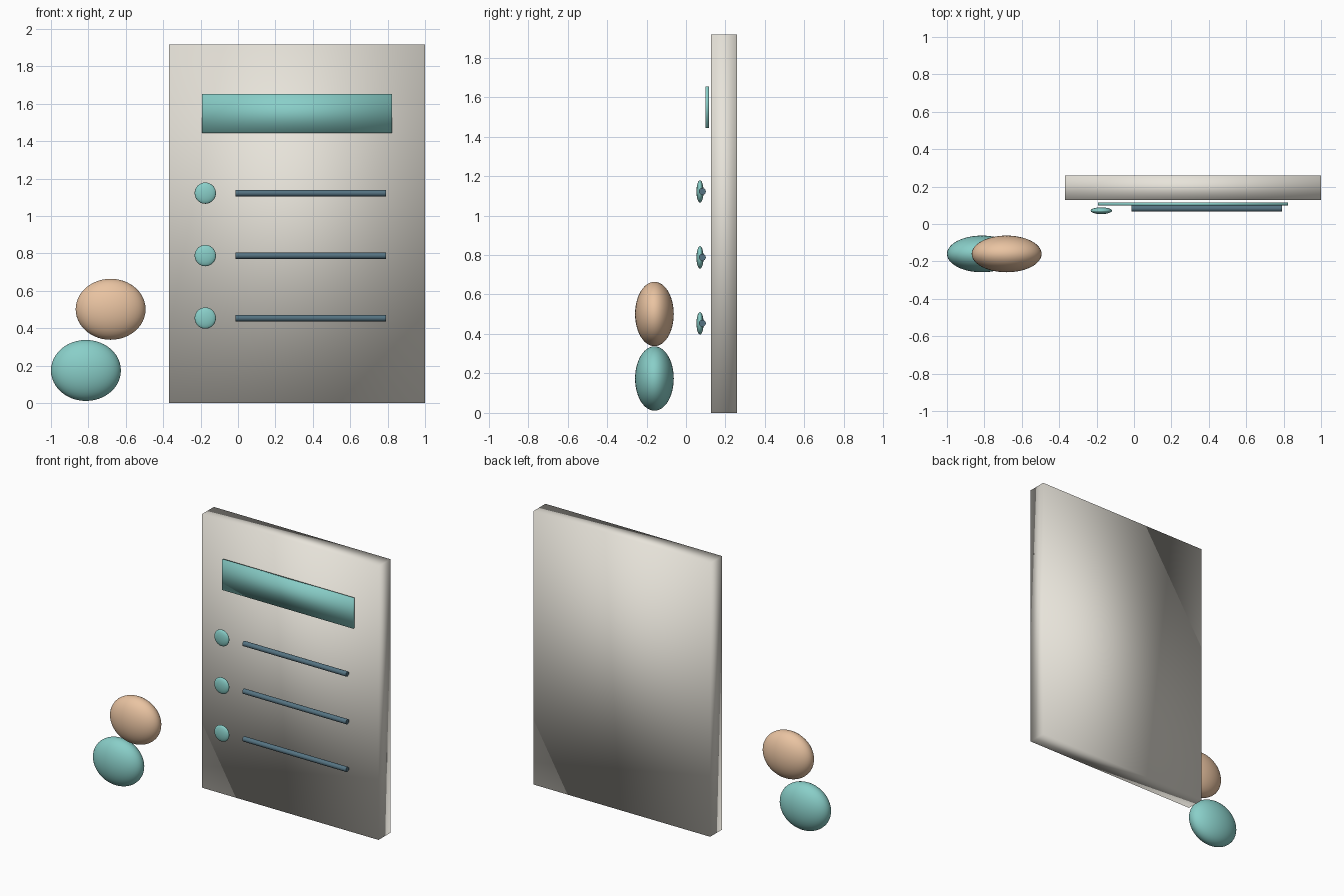
import bpy
from math import pi

if "Cube" in bpy.data.objects:
    bpy.data.objects.remove(bpy.data.objects["Cube"])


def material(name, rgb):
    m = bpy.data.materials.new(name)
    m.diffuse_color = (*rgb, 1)
    m.use_nodes = True
    m.node_tree.nodes["Principled BSDF"].inputs["Base Color"].default_value = m.diffuse_color
    return m


STONE = material("warm_white", (0.80, 0.77, 0.70))
TEAL = material("teal", (0.25, 0.62, 0.58))
SLATE = material("slate", (0.09, 0.17, 0.22))
PEACH = material("peach", (0.82, 0.55, 0.36))


def finish(name, mat):
    ob = bpy.context.object
    ob.name = ob.data.name = name
    ob.data.materials.append(mat)
    bpy.ops.object.transform_apply(location=False, rotation=True, scale=True)
    bpy.ops.object.shade_smooth()
    return ob


def box(name, lo, hi, mat):
    bpy.ops.mesh.primitive_cube_add(
        size=1, location=[(a + b) / 2 for a, b in zip(lo, hi)])
    bpy.context.object.scale = [b - a for a, b in zip(lo, hi)]
    return finish(name, mat)


def ellipsoid(name, loc, radii, mat, segments=48, rings=24):
    bpy.ops.mesh.primitive_uv_sphere_add(
        segments=segments, ring_count=rings, radius=1, location=loc)
    bpy.context.object.scale = radii
    return finish(name, mat)


def rod(name, x0, x1, y, z, radius, mat):
    bpy.ops.mesh.primitive_cylinder_add(
        vertices=20, radius=radius, depth=x1 - x0,
        location=((x0 + x1) / 2, y, z), rotation=(0, pi / 2, 0))
    ob = finish(name, mat)
    bpy.ops.object.shade_smooth_by_angle()
    return ob


# Upright board with its header strip
box("board", (-0.368, 0.127, 0), (1.0, 0.258, 1.916), STONE)
box("header_strip", (-0.193, 0.098, 1.443), (0.823, 0.116, 1.653), TEAL)

# List rows: a bullet and a line each
for i, z in enumerate((1.122, 0.788, 0.454), 1):
    ellipsoid(f"bullet_{i}", (-0.175, 0.071, z), (0.057, 0.018, 0.057), TEAL, 32, 16)
    rod(f"list_line_{i}", -0.013, 0.790, 0.083, z, 0.0175, SLATE)

# Two flattened pebbles stacked beside the board
for name, x, z, mat in (("lower_pebble", -0.813, 0.174, TEAL),
                        ("upper_pebble", -0.681, 0.501, PEACH)):
    ellipsoid(name, (x, -0.16, z), (0.187, 0.098, 0.163), mat)
